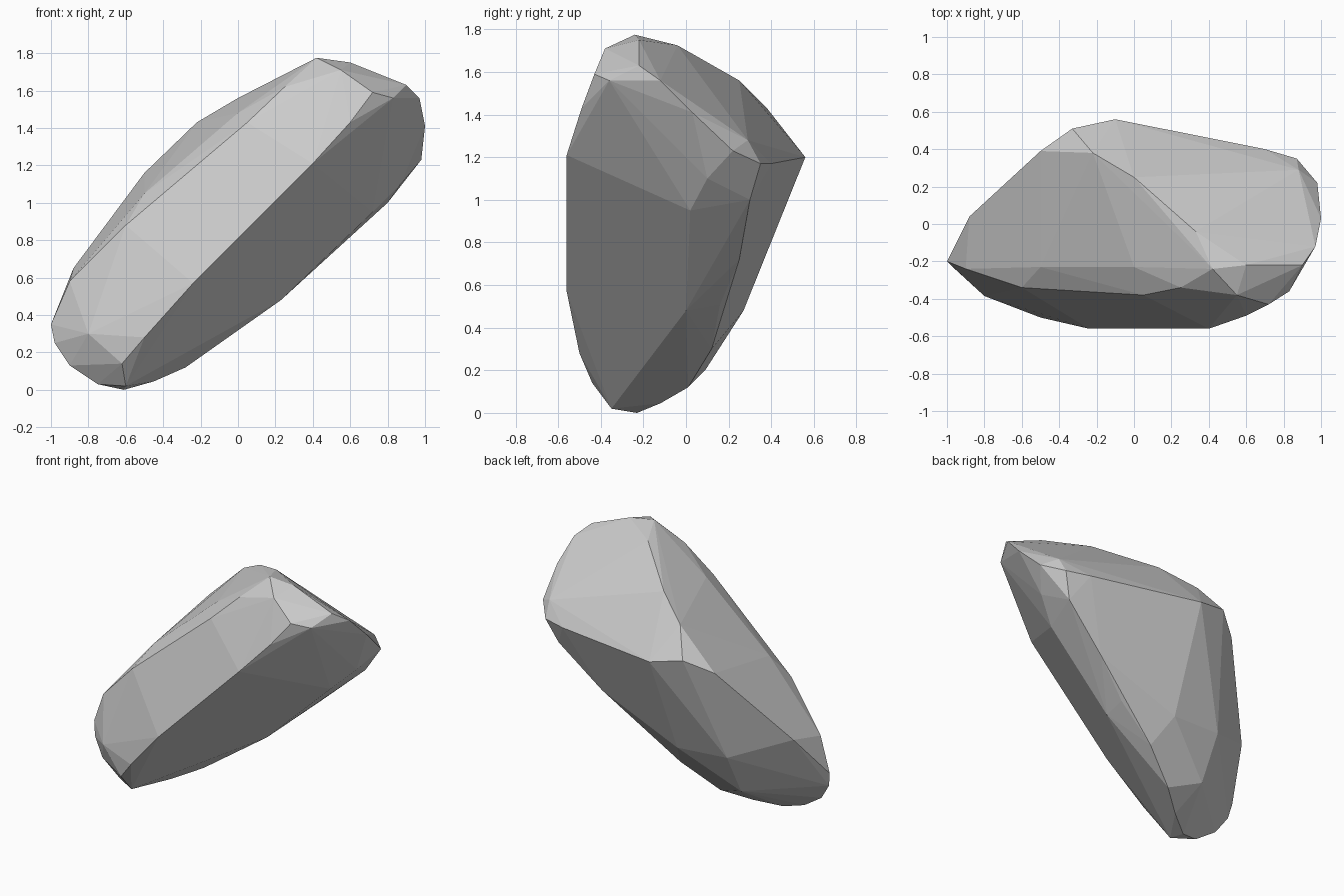
import bpy, bmesh, math

# Sharp front edge, from the toe up to the crest
front_edge = [(-.62, -.44, .14), (-.5, -.5, .28), (-.24, -.56, .57),
              (.4, -.56, 1.21), (.6, -.49, 1.43), (.72, -.43, 1.59)]
# Rounded upper limit of the front face
brow = [(-.9, -.24, .58), (-.6, -.34, .88), (.05, -.38, 1.43), (-.5, -.23, 1.05),
        (0, -.23, 1.48), (.25, -.34, 1.62), (.55, -.38, 1.71)]
# Ridge over the top, down to the back corner
crest = [(.6, -.22, 1.75), (.42, -.24, 1.775), (.33, -.04, 1.725), (0, .25, 1.56),
         (-.22, .38, 1.43), (-.33, .51, 1.25), (-.1, .56, 1.2)]
# Rounded right-hand end
shoulder = [(.83, -.36, 1.56), (.9, -.22, 1.63), (.97, -.12, 1.56), (1, .03, 1.41),
            (.88, .29, 1.28), (.98, .22, 1.23), (.87, .35, 1.17), (.7, .4, 1.17)]
# Bulging underside, from the shoulder to the foot
keel = [(.8, .3, 1), (.87, .1, 1.1), (.72, .02, .95), (.37, -.26, .88), (.49, .25, .72), (.24, .16, .51),
        (.23, 0, .48), (-.04, .12, .3), (-.28, .01, .12), (-.45, -.12, .045), (-.61, -.23, 0), (-.6, -.35, .02)]
# Left-hand toe and lower back
toe = [(-.75, -.27, .03), (-.9, -.25, .13), (-.8, -.385, .3), (-.98, -.22, .25), (-1, -.2, .35),
       (-.88, .04, .65), (-.5, .39, 1.16), (-.12, .27, .48), (-.5, .25, .5), (-.5, .09, .2)]

# Stretch one convex skin over the outline and merge nearly flat triangles
bm = bmesh.new()
for line in (front_edge, brow, crest, shoulder, keel, toe):
    for p in line:
        bm.verts.new(p)
bmesh.ops.convex_hull(bm, input=list(bm.verts))
inner = [v for v in bm.verts if not v.link_faces]
bmesh.ops.delete(bm, geom=inner, context='VERTS')
bmesh.ops.dissolve_limit(bm, angle_limit=math.radians(2), verts=list(bm.verts), edges=list(bm.edges))
bmesh.ops.recalc_face_normals(bm, faces=list(bm.faces))

mesh = bpy.data.meshes.new("rock")
bm.to_mesh(mesh)
bm.free()
rock = bpy.data.objects.new("rock", mesh)
bpy.context.collection.objects.link(rock)
